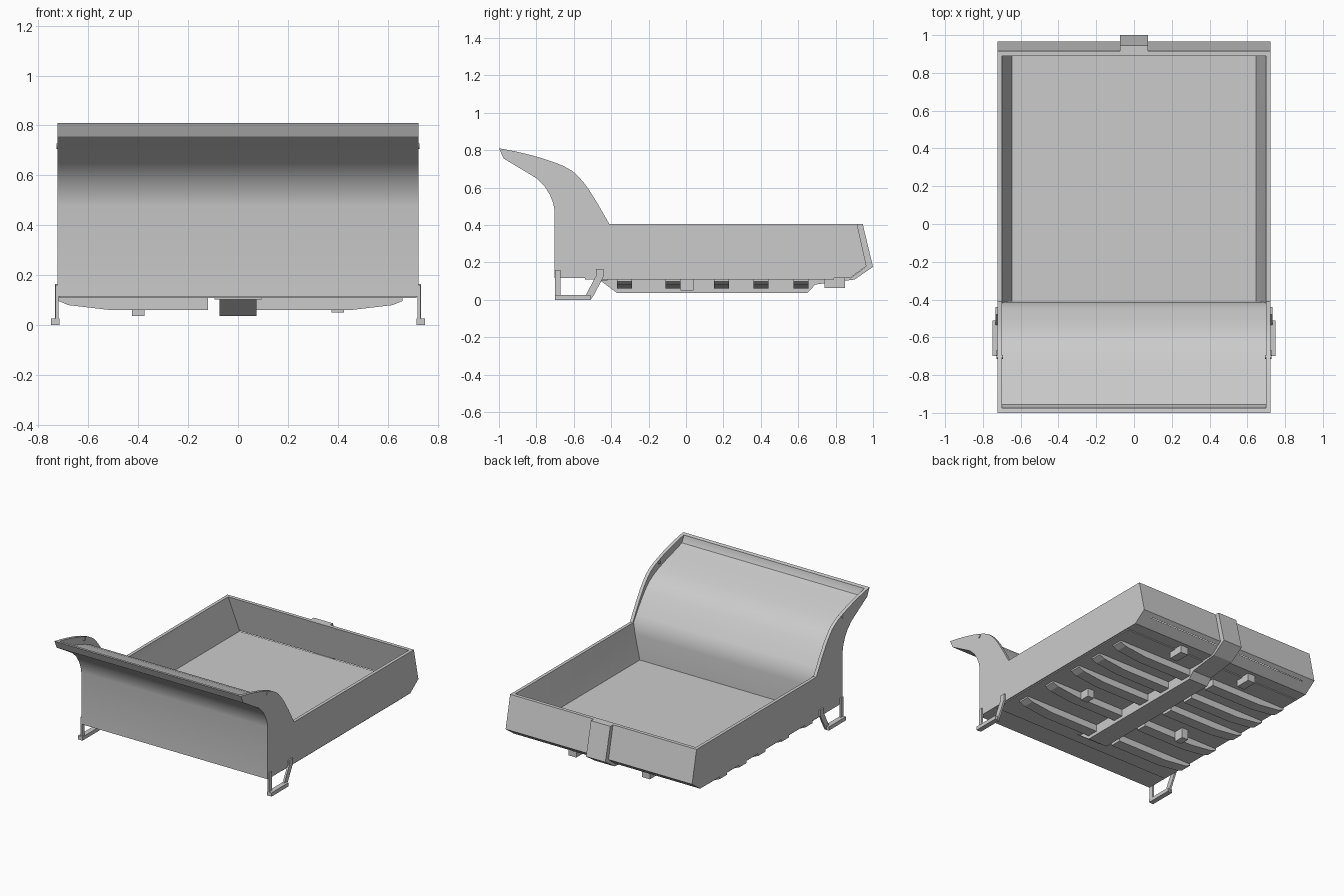
import bpy, bmesh, math

cube = bpy.data.objects.get("Cube")
if cube:
    bpy.data.objects.remove(cube)

grey = bpy.data.materials.new("plain_grey")
grey.use_nodes = True
colour = (0.6, 0.6, 0.6, 1)
grey.diffuse_color = colour
grey.node_tree.nodes["Principled BSDF"].inputs["Base Color"].default_value = colour


def finish(name, bm):
    bmesh.ops.recalc_face_normals(bm, faces=bm.faces)
    mesh = bpy.data.meshes.new(name)
    bm.to_mesh(mesh)
    bm.free()
    obj = bpy.data.objects.new(name, mesh)
    bpy.context.collection.objects.link(obj)
    mesh.materials.append(grey)
    return obj


def activate(obj):
    bpy.ops.object.select_all(action='DESELECT')
    obj.select_set(True)
    bpy.context.view_layer.objects.active = obj


def prism(name, profile, left, right, axis='x', sides=None):
    """Extrude a closed profile; left and right are numbers or functions of height."""
    bm = bmesh.new()
    rows = []
    for end in (left, right):
        row = []
        for a, z in profile:
            e = end(z) if callable(end) else end
            row.append(bm.verts.new((e, a, z) if axis == 'x' else (a, e, z)))
        rows.append(row)
    n = len(profile)
    for i in range(n):
        j = (i + 1) % n
        bm.faces.new((rows[0][i], rows[0][j], rows[1][j], rows[1][i]))
    for row in rows:
        for side in sides or [range(n)]:
            bm.faces.new([row[i] for i in side])
    return finish(name, bm)


def box(name, x0, x1, y0, y1, z0, z1):
    return prism(name, [(y0, z0), (y1, z0), (y1, z1), (y0, z1)], x0, x1)


# Tray body with forward cab guard
tray_outline = [
    (-0.703, 0.115), (-0.703, 0.48), (-0.71, 0.517), (-0.727, 0.56), (-0.755, 0.605),
    (-0.80, 0.65), (-0.975, 0.755), (-1.0, 0.81),
    (-0.915, 0.794), (-0.835, 0.775), (-0.77, 0.757), (-0.71, 0.737), (-0.655, 0.715),
    (-0.61, 0.69), (-0.58, 0.664), (-0.55, 0.63), (-0.52, 0.59), (-0.47, 0.51), (-0.41, 0.405),
    (0.915, 0.405), (0.965, 0.18), (0.875, 0.115)]
tray = prism("tray_body", tray_outline, -0.7225, 0.7225)

# Hollow with flared side walls and a curved front scoop
floor, rim = 0.16, 0.405
hollow = [
    (-0.41, floor), (-0.412, 0.33), (-0.42, rim), (-0.45, 0.452), (-0.50, 0.523),
    (-0.545, 0.58), (-0.585, 0.62), (-0.635, 0.652), (-0.70, 0.68), (-0.78, 0.706),
    (-0.87, 0.732), (-0.955, 0.758), (-0.975, 0.80), (-0.975, 1.0), (0.89, 1.0),
    (0.89, rim), (0.94, floor)]
n = len(hollow)


def half_width(z):
    return min(0.70, 0.645 + 0.055 * (z - floor) / (rim - floor))


cutter = prism("hollow_cutter", hollow, lambda z: -half_width(z), half_width,
               sides=[(0, 1, 2, n - 2, n - 1), range(2, n - 1)])
cutter.hide_render = True
activate(tray)
cut = tray.modifiers.new("hollow", 'BOOLEAN')
cut.operation = 'DIFFERENCE'
cut.solver = 'EXACT'
cut.object = cutter
bpy.ops.object.modifier_apply(modifier=cut.name)
bpy.data.objects.remove(cutter)
bpy.ops.object.shade_smooth_by_angle(angle=math.radians(32))

# Thin plate under the floor
box("under_plate", -0.715, 0.715, -0.54, 0.79, 0.108, 0.118)

# Rear spine strap and the beam below the floor
prism("rear_spine", [(0.90, 0.405), (0.945, 0.405), (1.0, 0.175), (0.90, 0.108),
                     (0.68, 0.08), (0.68, 0.116), (0.88, 0.116), (0.955, 0.172)], -0.075, 0.075)
prism("centre_beam", [(-0.46, 0.116), (-0.46, 0.104), (-0.37, 0.037), (0.65, 0.037),
                      (0.69, 0.08), (0.69, 0.116)], -0.075, 0.075)
box("beam_front_flange", -0.095, 0.095, -0.46, -0.42, 0.102, 0.116)

# Tapered cross ribs
rib = [(0, 0.116), (0, 0.06), (0.39, 0.06), (0.56, 0.08), (0.60, 0.097), (0.60, 0.116)]
for k, y in enumerate((-0.33, -0.07, 0.19, 0.40, 0.615)):
    for side, sign, start in (("left", 1, 0.06), ("right", -1, 0.12)):
        prism(f"{side}_rib_{k + 1}", [(sign * (start + a), z) for a, z in rib],
              y - 0.04, y + 0.04, axis='y')

for side, s in (("left", 1), ("right", -1)):
    # Mounting blocks
    box(f"{side}_middle_block", s * 0.375, s * 0.425, -0.03, 0.04, 0.05 if s > 0 else 0.036, 0.116)
    box(f"{side}_rear_block", s * 0.255, s * 0.315, 0.74, 0.85, 0.062, 0.116)
    # Side steps: post, tread and sloping brace
    box(f"{side}_step_post", s * 0.72, s * 0.731, -0.70, -0.67, 0.02, 0.16)
    box(f"{side}_step_tread", s * 0.715, s * 0.75, -0.70, -0.51, 0, 0.026)
    prism(f"{side}_step_brace", [(-0.535, 0.026), (-0.51, 0), (-0.495, 0.02), (-0.44, 0.125),
                                 (-0.44, 0.165), (-0.48, 0.165), (-0.48, 0.13)],
          s * 0.72, s * 0.733)
    # Small peg through the guard flange
    bpy.ops.mesh.primitive_cylinder_add(vertices=12, radius=0.011, depth=0.034,
                                        location=(s * 0.71, -0.705, 0.717),
                                        rotation=(0, math.pi / 2, 0))
    peg = bpy.context.object
    peg.name = f"{side}_guard_peg"
    peg.data.materials.append(grey)
